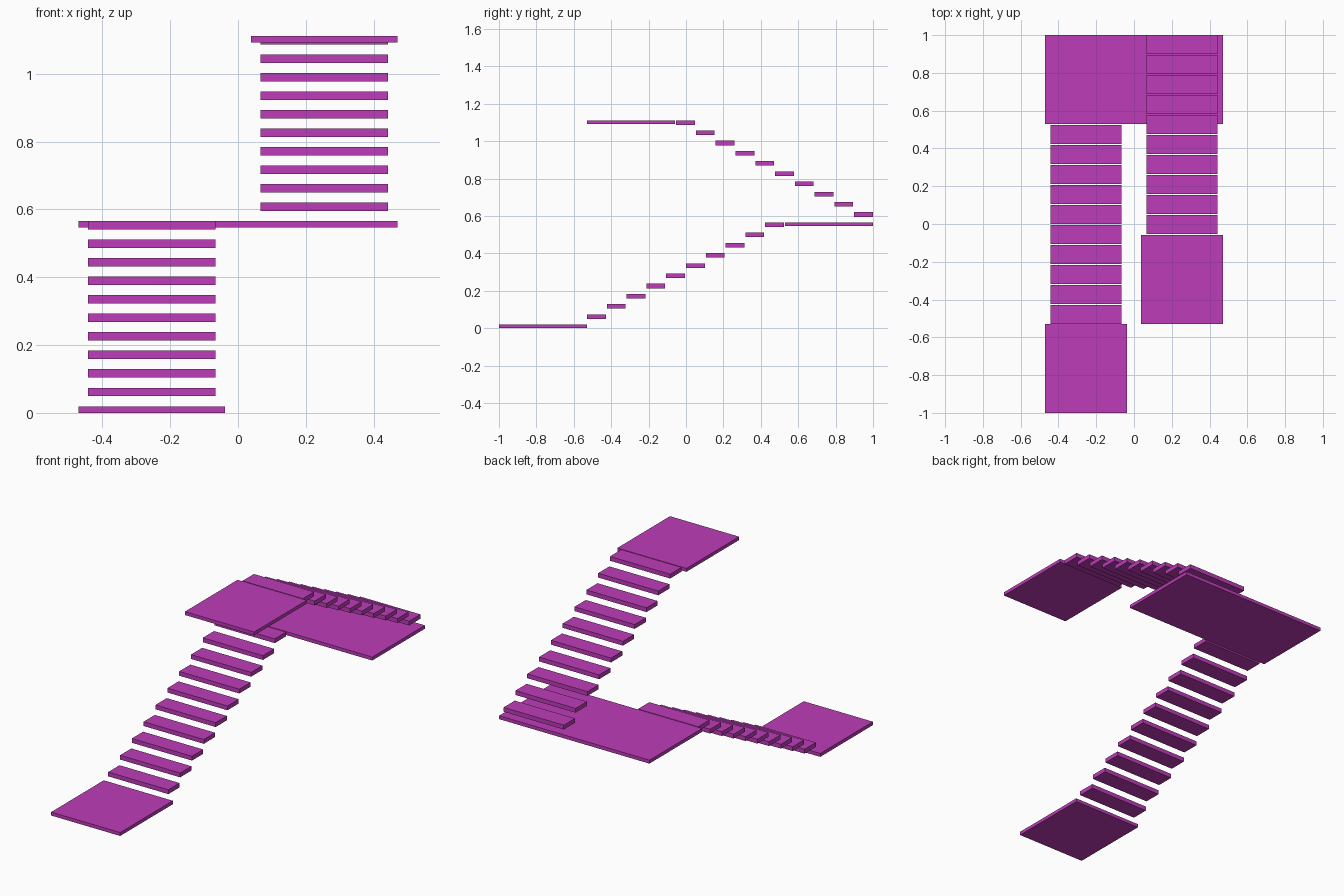
import bpy

if "Cube" in bpy.data.objects:
    bpy.data.objects.remove(bpy.data.objects["Cube"])

mat = bpy.data.materials.new("magenta")
mat.diffuse_color = (0.51, 0.045, 0.48, 1)
mat.use_nodes = True
mat.node_tree.nodes["Principled BSDF"].inputs["Base Color"].default_value = mat.diffuse_color


def slab(name, x0, x1, y0, y1, top, thick):
    """Flat box given by its x and y extents, top height and thickness."""
    bpy.ops.mesh.primitive_cube_add(
        size=1, location=((x0 + x1) / 2, (y0 + y1) / 2, top - thick / 2))
    ob = bpy.context.object
    ob.name = name
    ob.scale = (x1 - x0, y1 - y0, thick)
    bpy.ops.object.transform_apply(location=False, rotation=False, scale=True)
    ob.data.materials.append(mat)


STEPS = 10
RISE = 0.0546      # height of one step
GOING = 0.1058     # step spacing
TREAD = 0.1005     # step depth
LAND = 0.0195      # landing thickness
DEPTH = 0.471      # landing depth
MID = LAND + STEPS * RISE
TOP = MID + STEPS * RISE
RUN = STEPS * GOING

# Landings
slab("bottom_landing", -0.471, -0.038, -1, -1 + DEPTH, LAND, LAND)
slab("middle_landing", -0.471, 0.471, 1 - DEPTH, 1, MID, LAND)
slab("top_landing", 0.038, 0.471, 1 - RUN - DEPTH, 1 - RUN, TOP, LAND)

# Two flights of floating treads, running in opposite directions
for i in range(STEPS):
    y = -1 + DEPTH + i * GOING
    slab(f"lower_tread_{i + 1}", -0.443, -0.066, y, y + TREAD,
         LAND + (i + 1) * RISE, 0.0245)
    y = 1 - i * GOING
    slab(f"upper_tread_{i + 1}", 0.066, 0.443, y - TREAD, y,
         MID + (i + 1) * RISE, 0.0245)
